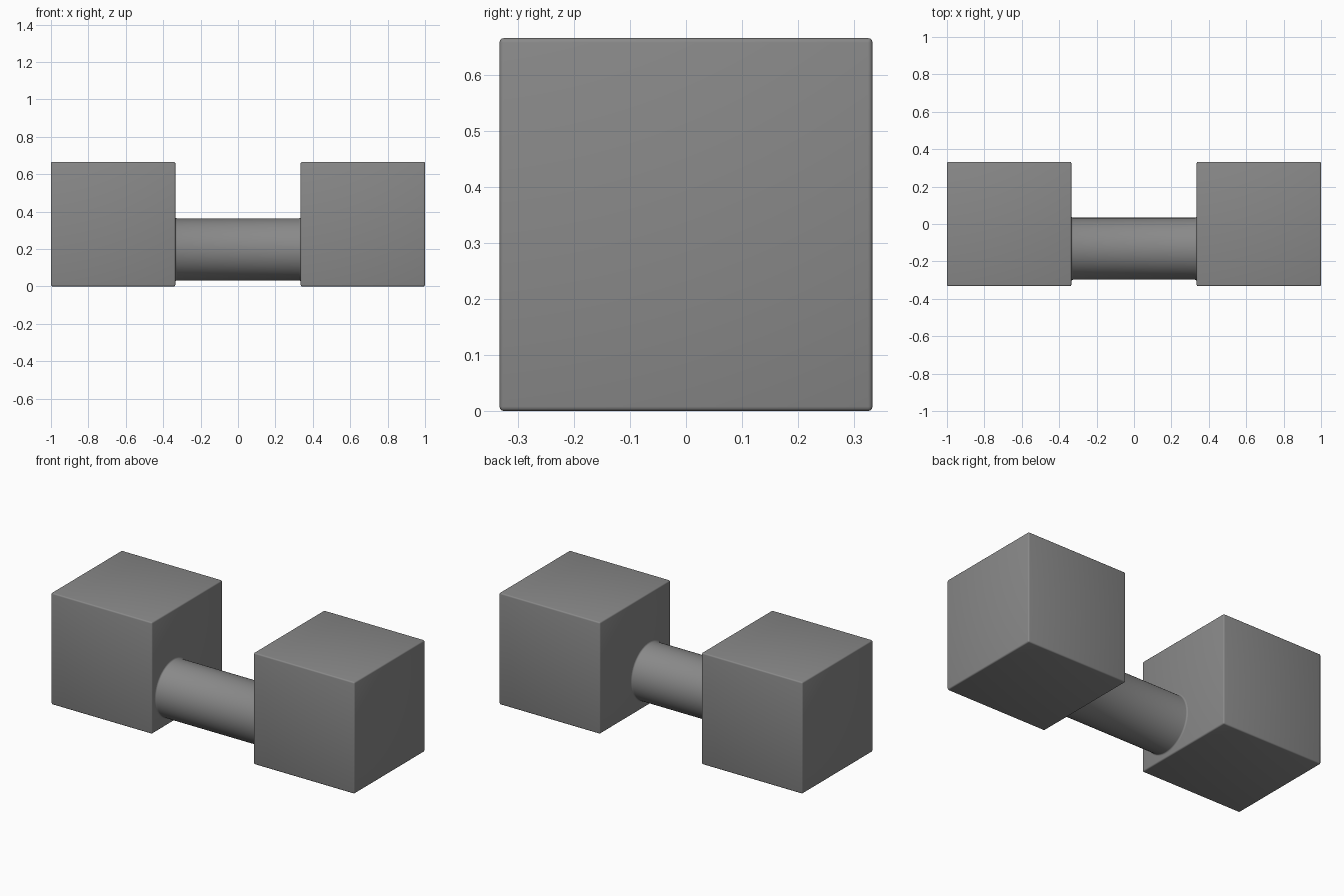
import bpy
import bmesh
import math
from mathutils import Matrix, Vector

SIZE = 0.665            # edge length of each end block
INNER = 1 - SIZE        # distance from the middle to a block's inner face
ROUND = 0.008           # edge rounding and handle fillet
RADIUS = 0.166
SIDES = 64

cube = bpy.data.objects.get("Cube")
if cube:
    bpy.data.objects.remove(cube, do_unlink=True)

# Single grey material
grey = bpy.data.materials.new("mid grey")
grey.use_nodes = True
colour = (0.25, 0.25, 0.25, 1)
grey.diffuse_color = colour
grey.node_tree.nodes["Principled BSDF"].inputs["Base Color"].default_value = colour


def make_object(name, bm, location):
    bmesh.ops.recalc_face_normals(bm, faces=bm.faces)
    mesh = bpy.data.meshes.new(name)
    bm.to_mesh(mesh)
    bm.free()
    mesh.materials.append(grey)
    obj = bpy.data.objects.new(name, mesh)
    obj.location = location
    bpy.context.collection.objects.link(obj)
    bpy.ops.object.select_all(action="DESELECT")
    obj.select_set(True)
    bpy.context.view_layer.objects.active = obj
    bpy.ops.object.shade_smooth_by_angle(angle=math.radians(35))
    return obj


# End blocks with softly rounded edges
for name, side in (("left_block", 1), ("right_block", -1)):
    bm = bmesh.new()
    bmesh.ops.create_cube(bm, size=SIZE)
    bmesh.ops.bevel(bm, geom=bm.edges[:], offset=ROUND, segments=3,
                    profile=0.5, affect="EDGES")
    make_object(name, bm, (side * (1 - SIZE / 2), 0, SIZE / 2))

# Round handle: a profile with a small fillet at each end, spun about x
fillet = []
for i in range(4):
    a = math.radians(30 * i)
    fillet.append((INNER - ROUND * (1 - math.sin(a)),
                   RADIUS + ROUND * (1 - math.cos(a))))
profile = [(-x, r) for x, r in reversed(fillet)] + fillet

bm = bmesh.new()
verts = [bm.verts.new((x, 0, r)) for x, r in profile]
edges = [bm.edges.new(pair) for pair in zip(verts, verts[1:])]
bmesh.ops.spin(bm, geom=verts + edges, cent=(0, 0, 0), axis=(1, 0, 0),
               angle=math.tau, steps=SIDES, use_merge=True)
bmesh.ops.remove_doubles(bm, verts=bm.verts[:], dist=0.0001)
make_object("handle", bm, (0, -0.132, 0.198))
